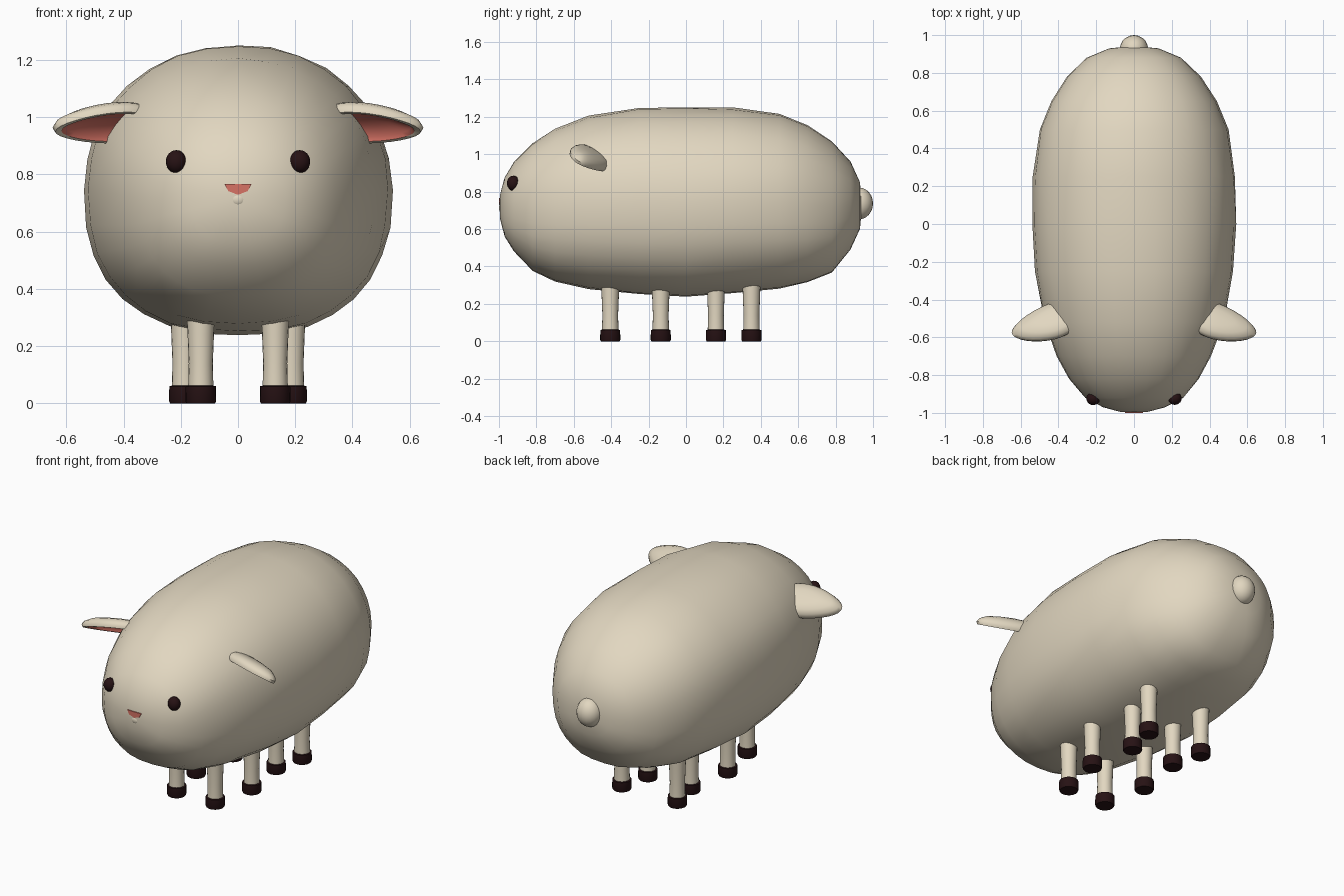
import bpy, bmesh, math, random
from mathutils import Vector

if "Cube" in bpy.data.objects:
    bpy.data.objects.remove(bpy.data.objects["Cube"])

random.seed(4)


def material(name, rgb):
    m = bpy.data.materials.new(name)
    m.diffuse_color = (*rgb, 1)
    m.use_nodes = True
    m.node_tree.nodes["Principled BSDF"].inputs["Base Color"].default_value = m.diffuse_color
    return m


WOOL = material("cream wool", (0.76, 0.68, 0.53))
PINK = material("pink skin", (0.68, 0.17, 0.13))
DARK = material("dark brown", (0.02, 0.006, 0.007))


def finish(name, bm, mats, rule=None, angle=50):
    """Turn a bmesh into a smooth-shaded object; rule(face) picks the material."""
    bmesh.ops.recalc_face_normals(bm, faces=bm.faces)
    if rule:
        for f in bm.faces:
            f.material_index = rule(f)
    me = bpy.data.meshes.new(name)
    bm.to_mesh(me)
    bm.free()
    ob = bpy.data.objects.new(name, me)
    bpy.context.collection.objects.link(ob)
    for m in mats:
        me.materials.append(m)
    bpy.ops.object.select_all(action='DESELECT')
    ob.select_set(True)
    bpy.context.view_layer.objects.active = ob
    bpy.ops.object.shade_smooth_by_angle(angle=math.radians(angle))
    return ob


def loft(rings, start, end):
    """Skin a list of closed rings, with a point closing each end."""
    bm = bmesh.new()
    vs = [[bm.verts.new(p) for p in r] for r in rings]
    n = len(vs[0])
    for a, b in zip(vs, vs[1:]):
        for i in range(n):
            bm.faces.new((a[i], a[(i + 1) % n], b[(i + 1) % n], b[i]))
    for ring, tip in ((vs[0], start), (vs[-1], end)):
        t = bm.verts.new(tip)
        for i in range(n):
            bm.faces.new((ring[i], ring[(i + 1) % n], t))
    return bm


def ellipsoid(name, loc, radii, mat):
    bm = bmesh.new()
    bmesh.ops.create_uvsphere(bm, u_segments=20, v_segments=12, radius=1)
    bmesh.ops.scale(bm, vec=radii, verts=bm.verts)
    bmesh.ops.translate(bm, vec=loc, verts=bm.verts)
    return finish(name, bm, [mat])


# Body: cross-sections from nose to rump (y, half width, top, bottom)
SECTIONS = [
    (-.994, .075, .785, .655), (-.97, .165, .875, .56), (-.92, .26, .96, .48),
    (-.82, .345, 1.06, .375), (-.70, .41, 1.135, .32), (-.52, .475, 1.205, .28),
    (-.25, .525, 1.25, .25), (0, .54, 1.253, .237), (.25, .535, 1.25, .255),
    (.50, .50, 1.215, .28), (.65, .44, 1.155, .315), (.78, .355, 1.07, .365),
    (.88, .25, .96, .49), (.93, .13, .85, .60)]


def body_ring(y, w, top, bottom, n=32):
    zc, h, pts = (top + bottom) / 2, (top - bottom) / 2, []
    for i in range(n):
        a = 2 * math.pi * i / n
        c, s = math.cos(a), math.sin(a)
        e = 2 / 2.1 if s > 0 else 2 / 2.4      # belly is a little squarer
        bump = 1 + random.uniform(-.007, .004)
        pts.append((w * bump * math.copysign(abs(c) ** e, c), y,
                    zc + h * bump * math.copysign(abs(s) ** e, s)))
    return pts


bm = loft([body_ring(*s) for s in SECTIONS], (0, -.997, .72), (0, .942, .725))
body = finish("body", bm, [WOOL])
bpy.context.view_layer.update()

# Tail
ellipsoid("tail", (0, .925, .737), (.075, .075, .085), WOOL)

# Legs: four pairs, turned profile (radius, height), hoof coloured by height
PROFILE = [(.05, 0), (.054, .008), (.053, .06), (.044, .062),
           (.042, .14), (.046, .24), (.05, .35)]
for k, (lx, ly) in enumerate([(.13, -.405), (.187, -.135), (.145, .16), (.187, .35)]):
    for side, tag in ((1, "left"), (-1, "right")):
        x = lx * side
        rings = [[(x + r * math.cos(2 * math.pi * i / 20),
                   ly + r * math.sin(2 * math.pi * i / 20), z) for i in range(20)]
                 for r, z in PROFILE]
        finish(f"leg_{k + 1}_{tag}", loft(rings, (x, ly, 0), (x, ly, .36)), [WOOL, DARK],
               lambda f: int(f.calc_center_median().z < .0615), 40)

# Ears: cupped leaf, inner hollow is pink (outline scale, offset along the normal)
CUP = [(.4, -.036), (.75, -.027), (.94, -.008), (1, .012), (.95, .028),
       (.84, .027), (.78, .012), (.4, -.008)]
for side, tag in ((1, "left"), (-1, "right")):
    centre = Vector((.455 * side, -.515, .985))
    along = Vector((side, -.27, -.06)).normalized()
    across = Vector((0, .86, -.51))
    normal = Vector((0, -.51, -.86))           # hollow looks forward and down
    rings = []
    for s, d in CUP:
        ring = []
        for i in range(28):
            a = 2 * math.pi * i / 28
            u = math.cos(a)
            v = math.sin(a) * (1 - .25 * u)     # narrower toward the tip
            ring.append(centre + along * (.2 * s * u) + across * (.108 * s * v) + normal * d)
        rings.append(ring)
    bm = loft(rings, centre - normal * .04, centre - normal * .012)
    bm.faces.ensure_lookup_table()
    for f in bm.faces:                          # faces after the rim, plus the inner cap
        f.material_index = int(28 * 5 <= f.index < 28 * 7 or f.index >= 28 * 8)
    bm.faces.index_update()
    for f in bm.faces:
        f.material_index = int(28 * 5 <= f.index < 28 * 7 or f.index >= 28 * 8)
    finish("ear_" + tag, bm, [WOOL, PINK])

# Eyes: set on the surface of the face
for side, tag in ((1, "left"), (-1, "right")):
    hit = body.ray_cast(Vector((.216 * side, -2, .845)), Vector((0, 1, 0)))[1]
    ellipsoid("eye_" + tag, hit, (.036, .034, .04), DARK)

# Nose: thin pink plate
bm = bmesh.new()
face = bm.faces.new([bm.verts.new((x, -1.0, z)) for x, z in
                     ((-.047, .766), (.047, .766), (.034, .742), (0, .729), (-.034, .742))])
ext = bmesh.ops.extrude_face_region(bm, geom=[face])
bmesh.ops.translate(bm, vec=(0, .009, 0),
                    verts=[g for g in ext["geom"] if isinstance(g, bmesh.types.BMVert)])
finish("nose", bm, [PINK], angle=20)

# Mouth: small soft bump under the nose
ellipsoid("mouth", (0, -.988, .712), (.026, .012, .022), WOOL)
